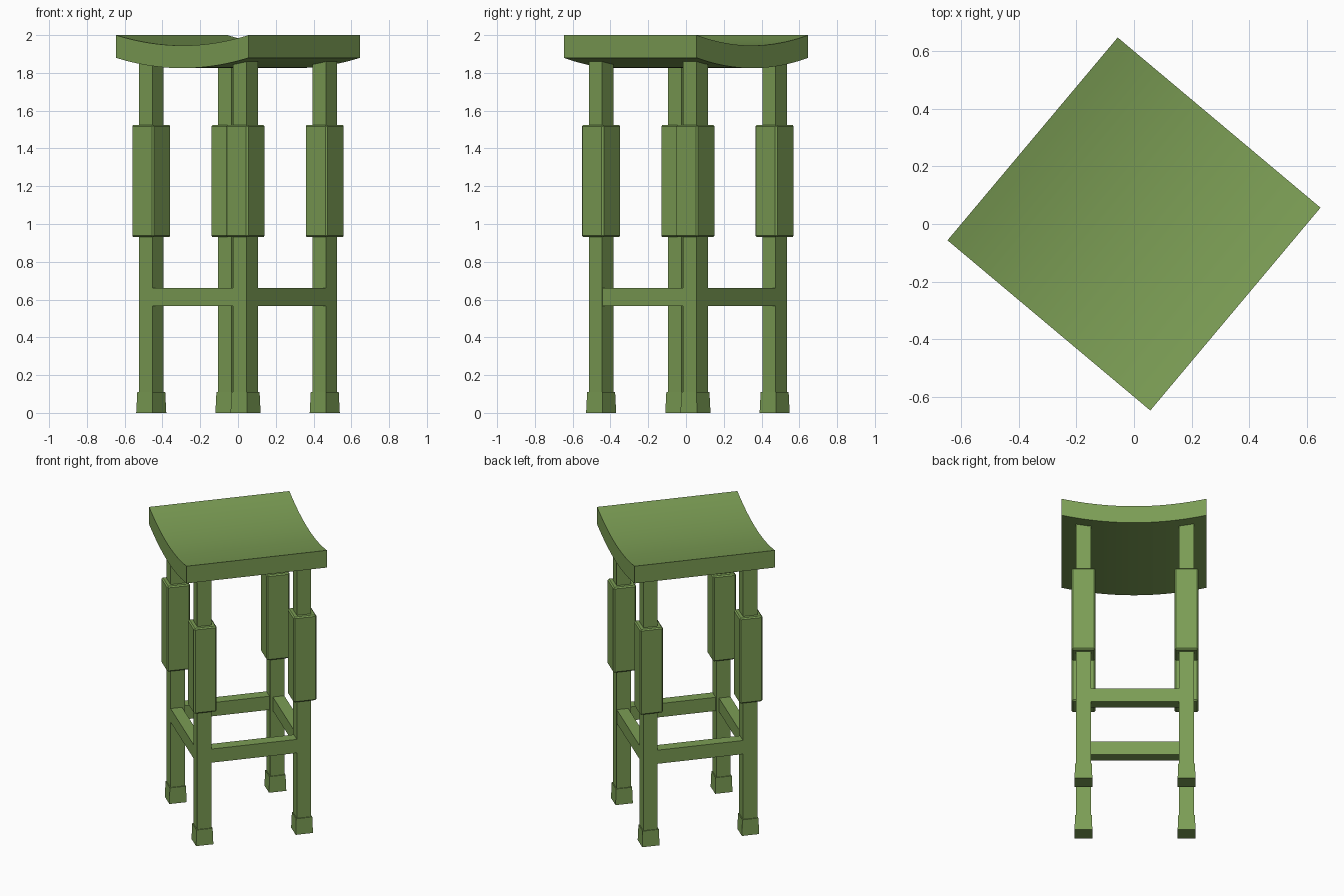
import bpy, bmesh, math
from mathutils import Matrix

if "Cube" in bpy.data.objects:
    bpy.data.objects.remove(bpy.data.objects["Cube"])

ROT = Matrix.Rotation(math.radians(-40), 4, 'Z')          # whole stool is turned
BASE = Matrix.Translation((0, 0.01, 0)) @ ROT             # legs sit slightly off the seat centre

green = bpy.data.materials.new("green_paint")
green.diffuse_color = (0.20, 0.34, 0.09, 1)
green.use_nodes = True
green.node_tree.nodes["Principled BSDF"].inputs["Base Color"].default_value = green.diffuse_color


def finish(name, bm, matrix, bevel=0):
    bmesh.ops.recalc_face_normals(bm, faces=bm.faces)
    mesh = bpy.data.meshes.new(name)
    bm.to_mesh(mesh)
    bm.free()
    ob = bpy.data.objects.new(name, mesh)
    bpy.context.collection.objects.link(ob)
    ob.matrix_world = matrix
    mesh.materials.append(green)
    if bevel:
        mod = ob.modifiers.new("Bevel", 'BEVEL')
        mod.width, mod.segments = bevel, 1
    return ob


def box(name, x, y, z0, z1, sx, sy, top=1.0, bevel=0):
    """Block between heights z0 and z1; top scales its upper face."""
    bm = bmesh.new()
    bmesh.ops.create_cube(bm, size=1)
    for v in bm.verts:
        k = top if v.co.z > 0 else 1
        v.co = (x + v.co.x * sx * k, y + v.co.y * sy * k, z1 if v.co.z > 0 else z0)
    return finish(name, bm, BASE, bevel)


# Saddle seat: curved profile extruded straight across
H, DIP, THICK, N = 0.459, 0.055, 0.12, 24
xs = [-H + 2 * H * i / N for i in range(N + 1)]
curve = [(x, 2 - DIP * (1 - (x / H) ** 2)) for x in xs]
outline = curve + [(x, z - THICK) for x, z in reversed(curve)]
bm = bmesh.new()
face = bm.faces.new([bm.verts.new((x, -H, z)) for x, z in outline])
ext = bmesh.ops.extrude_face_region(bm, geom=[face])
for v in ext["geom"]:
    if isinstance(v, bmesh.types.BMVert):
        v.co.y = H
seat = finish("seat", bm, ROT)
bpy.context.view_layer.objects.active = seat
seat.select_set(True)
bpy.ops.object.shade_smooth_by_angle(angle=math.radians(30))

# Four legs, each with a thick middle block and a foot
A, LEG = 0.326, 0.093
for sx, sy, corner in ((-1, -1, "front_left"), (1, -1, "front_right"),
                       (-1, 1, "back_left"), (1, 1, "back_right")):
    x, y = sx * A, sy * A
    box(corner + "_leg", x, y, 0.02, 1.87, LEG, LEG)
    box(corner + "_leg_block", x, y, 0.93, 1.525, 0.15, 0.15, bevel=0.008)
    box(corner + "_foot", x, y, 0, 0.11, 0.113, 0.113, top=0.93)

# Stretcher rails, flush with the outer leg faces
T = 0.075
edge = A + LEG / 2 - T / 2 - 0.0005
length = 2 * A
for s, a, b in ((-1, "front", "left"), (1, "back", "right")):
    box(a + "_rail", 0, s * edge, 0.565, 0.66, length, T)
    box(b + "_rail", s * edge, 0, 0.565, 0.66, T, length)
